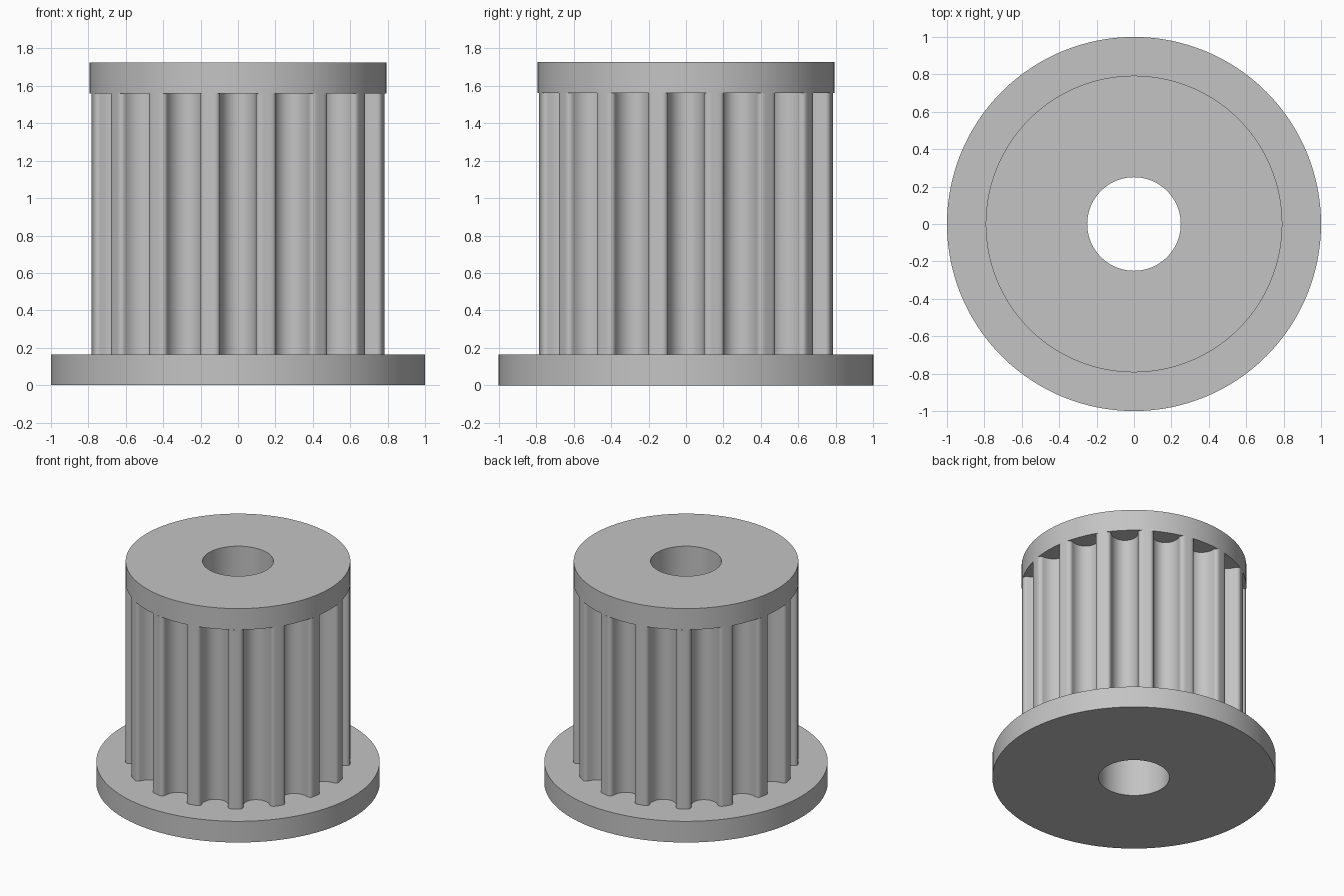
import bpy, bmesh
from math import sin, cos, pi, sqrt, asin, atan2, hypot

cube = bpy.data.objects.get("Cube")
if cube:
    bpy.data.objects.remove(cube, do_unlink=True)

TEETH = 16
RIM, BORE, FLANGE = 0.793, 0.25, 1.0
Z_BASE, Z_TEETH, Z_TOP = 0.165, 1.56, 1.725
SEGMENTS = 128

grey = bpy.data.materials.new("plain grey")
grey.use_nodes = True
grey.diffuse_color = (0.55, 0.55, 0.55, 1)
grey.node_tree.nodes["Principled BSDF"].inputs["Base Color"].default_value = (0.55, 0.55, 0.55, 1)


def circle(radius, n=SEGMENTS):
    return [(radius * cos(2 * pi * i / n), radius * sin(2 * pi * i / n)) for i in range(n)]


def groove():
    """Half-round groove with rounded lips, as (sideways, radial) points."""
    half, lip, depth = 0.123, 0.0277, 0.134
    chord = sqrt(RIM ** 2 - half ** 2)
    bowl = half - lip
    side = []
    for i in range(6):
        a = pi / 2 * i / 5
        side.append((-half + lip * sin(a), chord - lip + lip * cos(a)))
    for i in range(1, 9):
        a = pi / 2 * i / 8
        side.append((-bowl * cos(a), chord - lip - (depth - lip) * sin(a)))
    return side + [(-x, y) for x, y in reversed(side[:-1])]


def toothed_outline():
    points = []
    lip_angle = asin(0.123 / RIM)
    pitch = 2 * pi / TEETH
    for k in range(TEETH):
        turn = k * pitch
        # groove, then the curved land up to the next groove
        for x, y in groove():
            a = turn + atan2(x, y)
            points.append((hypot(x, y) * cos(a), hypot(x, y) * sin(a)))
        for i in range(1, 4):
            a = turn + lip_angle + (pitch - 2 * lip_angle) * i / 4
            points.append((RIM * cos(a), RIM * sin(a)))
    return points


def bored_part(name, outline, z0, z1, capped=True):
    """Upright wall along the outline, a bore, and flat ends if capped."""
    bm = bmesh.new()

    def ring(pts, z):
        return [bm.verts.new((x, y, z)) for x, y in pts]

    def band(a, b):
        n = len(a)
        for i in range(n):
            j = (i + 1) % n
            bm.faces.new((a[i], a[j], b[j], b[i]))

    hole = circle(BORE)
    low, high = ring(outline, z0), ring(outline, z1)
    hole_low, hole_high = ring(hole, z0), ring(hole, z1)
    band(low, high)
    band(hole_high, hole_low)
    if capped:
        band(high, hole_high)
        band(hole_low, low)
    mesh = bpy.data.meshes.new(name)
    bm.to_mesh(mesh)
    bm.free()
    mesh.materials.append(grey)
    obj = bpy.data.objects.new(name, mesh)
    bpy.context.collection.objects.link(obj)
    bpy.ops.object.select_all(action="DESELECT")
    obj.select_set(True)
    bpy.context.view_layer.objects.active = obj
    bpy.ops.object.shade_smooth_by_angle(angle=pi / 6)
    return obj


bored_part("base_flange", circle(FLANGE), 0, Z_BASE)
bored_part("toothed_drum", toothed_outline(), Z_BASE, Z_TEETH, capped=False)
bored_part("top_collar", circle(RIM), Z_TEETH, Z_TOP)
